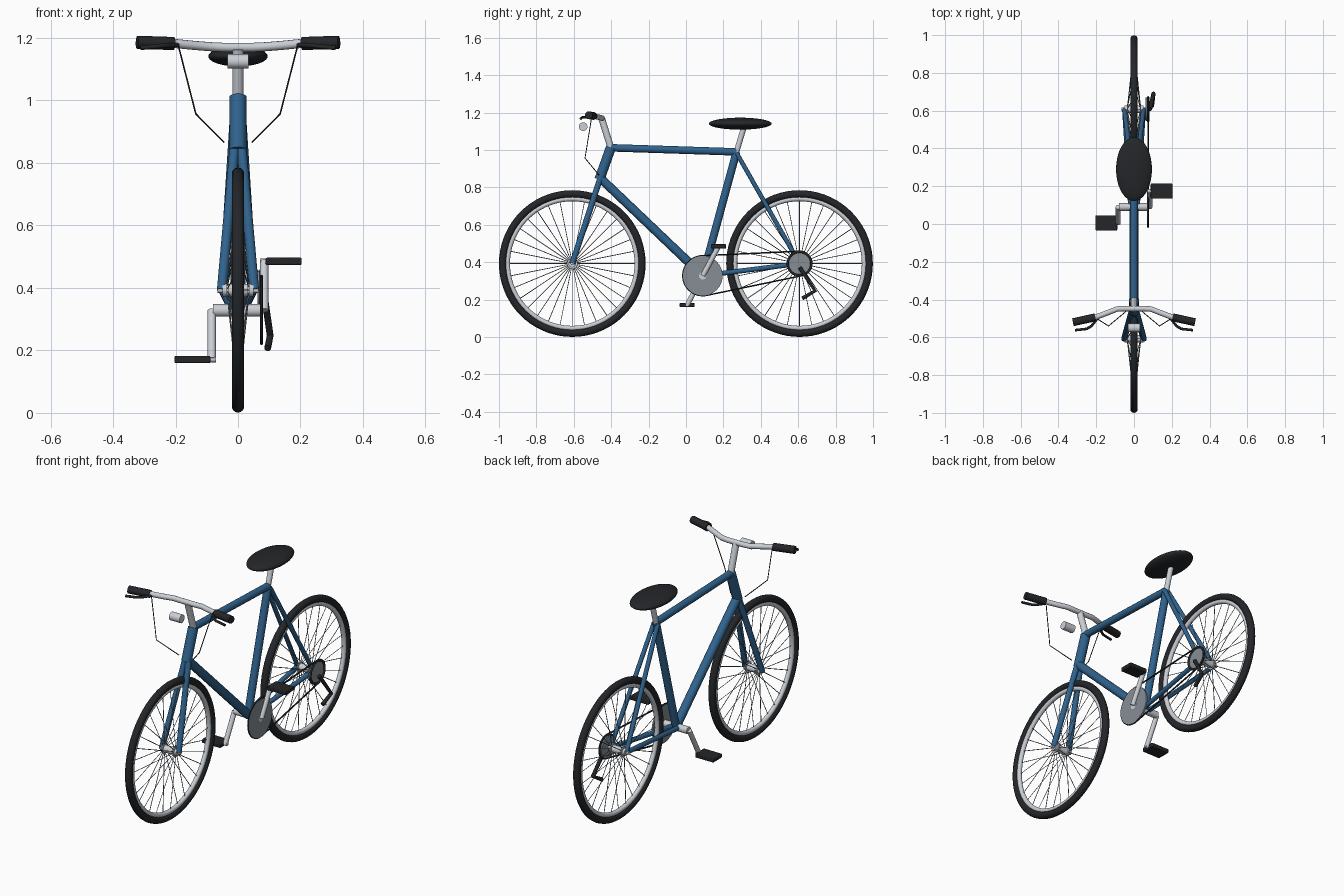
import bpy, math
from mathutils import Vector

if "Cube" in bpy.data.objects:
    bpy.data.objects.remove(bpy.data.objects["Cube"])

def mat(name, col):
    m = bpy.data.materials.new(name)
    m.diffuse_color = (*col, 1)
    m.use_nodes = True
    m.node_tree.nodes["Principled BSDF"].inputs["Base Color"].default_value = m.diffuse_color
    return m

BLUE = mat("blue paint", (0.03, 0.125, 0.27))
BLACK = mat("black rubber", (0.017, 0.019, 0.022))
SILVER = mat("silver", (0.6, 0.63, 0.67))
STEEL = mat("steel", (0.24, 0.27, 0.3))

def finish(o, name, m):
    o.name = name
    o.data.materials.clear()
    o.data.materials.append(m)
    bpy.ops.object.select_all(action='DESELECT')
    o.select_set(True)
    bpy.context.view_layer.objects.active = o
    bpy.ops.object.shade_smooth_by_angle(angle=math.radians(40))
    return o

def tubes(name, paths, r, m, res=4, closed=False):
    """Round tubes along one or more polylines, joined in a single mesh."""
    cu = bpy.data.curves.new(name, 'CURVE')
    cu.dimensions = '3D'
    cu.bevel_depth, cu.bevel_resolution, cu.use_fill_caps = r, res, True
    for p in paths:
        s = cu.splines.new('POLY')
        s.points.add(len(p) - 1)
        for pt, c in zip(s.points, p):
            pt.co = (*c, 1)
        s.use_cyclic_u = closed
    o = bpy.data.objects.new(name, cu)
    bpy.context.collection.objects.link(o)
    bpy.ops.object.select_all(action='DESELECT')
    o.select_set(True)
    bpy.context.view_layer.objects.active = o
    bpy.ops.object.convert(target='MESH')
    return finish(bpy.context.object, name, m)

def tube(name, a, b, r, m):
    return tubes(name, [[a, b]], r, m)

def disc(name, x0, x1, y, z, r, m, n=40):
    """Cylinder lying along x."""
    bpy.ops.mesh.primitive_cylinder_add(vertices=n, radius=r, depth=x1 - x0,
        location=((x0 + x1) / 2, y, z), rotation=(0, math.pi / 2, 0))
    return finish(bpy.context.object, name, m)

def ring(name, y, z, major, minor, m, x=0):
    bpy.ops.mesh.primitive_torus_add(major_radius=major, minor_radius=minor,
        major_segments=72, minor_segments=14, location=(x, y, z), rotation=(0, math.pi / 2, 0))
    return finish(bpy.context.object, name, m)

def both(p):
    return [[(s * x, y, z) for x, y, z in p] for s in (-1, 1)]

AXZ, FY, RY = 0.393, -0.608, 0.607
BB = Vector((0, 0.09, 0.328))
HEAD_T, HEAD_B = (0, -0.402, 1.013), (0, -0.463, 0.842)
SEAT = (0, 0.27, 0.99)

# wheels
for side, y in (("front", FY), ("rear", RY)):
    ring(side + "_tyre", y, AXZ, 0.372, 0.02, BLACK)
    ring(side + "_rim", y, AXZ, 0.346, 0.013, SILVER)
    disc(side + "_hub", -0.05, 0.05, y, AXZ, 0.02, SILVER)
    for s in (-1, 1):
        disc(side + "_hub_flange", s * 0.034 - 0.003, s * 0.034 + 0.003, y, AXZ, 0.028, SILVER)
    spokes = []
    for i in range(32):
        a = i * math.tau / 32
        c, d = math.cos(a), math.sin(a)
        spokes.append([(0.034 * (-1) ** i, y + 0.02 * c, AXZ + 0.02 * d),
                       (0, y + 0.34 * c, AXZ + 0.34 * d)])
    tubes(side + "_spokes", spokes, 0.002, STEEL, res=0)
disc("front_axle", -0.066, 0.066, FY, AXZ, 0.009, SILVER)
disc("rear_axle", -0.066, 0.07, RY, AXZ, 0.009, SILVER)

# frame
tube("head_tube", HEAD_B, HEAD_T, 0.027, BLUE)
tube("top_tube", (0, -0.402, 1.012), SEAT, 0.02, BLUE)
tube("down_tube", (0, -0.458, 0.85), BB, 0.024, BLUE)
tube("seat_tube", BB, SEAT, 0.021, BLUE)
tubes("fork_blades", both([(0.012, -0.461, 0.842), (0.052, FY, AXZ)]), 0.016, BLUE)
tubes("seat_stays", both([(0.012, 0.27, 0.985), (0.05, RY, AXZ)]), 0.012, BLUE)
tubes("chain_stays", both([(0.018, BB.y, BB.z), (0.05, RY, AXZ)]), 0.013, BLUE)

# saddle
tube("seat_post", SEAT, (0, 0.312, 1.13), 0.015, SILVER)
bpy.ops.mesh.primitive_uv_sphere_add(segments=40, ring_count=20, radius=1, location=(0, 0.29, 1.141))
bpy.context.object.scale = (0.095, 0.168, 0.032)
finish(bpy.context.object, "saddle", BLACK)

# handlebar, stem, grips, levers and cables
tube("stem", HEAD_T, (0, -0.45, 1.166), 0.018, SILVER)
half = [(0.05, -0.448, 1.17), (0.09, -0.45, 1.172), (0.14, -0.47, 1.176), (0.21, -0.496, 1.183)]
left, right = both(half)
tubes("handlebar", [left[::-1] + right], 0.0145, SILVER)
tubes("grips", both([(0.205, -0.494, 1.182), (0.323, -0.52, 1.186)]), 0.021, BLACK)
tubes("brake_levers", both([(0.19, -0.495, 1.178), (0.225, -0.54, 1.176), (0.25, -0.555, 1.174),
                            (0.312, -0.562, 1.168)]), 0.007, BLACK)
tubes("brake_cables", both([(0.19, -0.505, 1.172), (0.135, -0.54, 0.957), (0.045, -0.465, 0.866)]),
      0.0025, BLACK, res=1)
disc("front_lamp", -0.033, 0.033, -0.55, 1.125, 0.023, SILVER)

# cranks and pedals
disc("bottom_bracket", -0.08, 0.08, BB.y, BB.z, 0.02, SILVER)
disc("chainring", 0.07, 0.079, BB.y, BB.z, 0.106, STEEL, 48)
for s in (-1, 1):
    end = BB + Vector((s * 0.084, s * 0.084, s * 0.157))
    tube("crank", BB + Vector((s * 0.084, 0, 0)), end, 0.0135, SILVER)
    tube("pedal_axle", end - Vector((s * 0.013, 0, 0)), end + Vector((s * 0.05, 0, 0)), 0.009, SILVER)
    bpy.ops.mesh.primitive_cube_add(size=1, location=(s * 0.146, end.y, end.z))
    p = bpy.context.object
    p.scale = (0.115, 0.08, 0.023)
    bpy.ops.object.transform_apply(location=False, rotation=False, scale=True)
    bv = p.modifiers.new("bevel", 'BEVEL')
    bv.width, bv.segments = 0.004, 2
    finish(p, "pedal", BLACK)

# sprocket with dark rim, and chain wrapped round both gears
disc("sprocket", 0.062, 0.074, RY, AXZ, 0.062, STEEL)
ring("sprocket_rim", RY, AXZ, 0.063, 0.006, BLACK, 0.075)
d = Vector((RY - BB.y, AXZ - BB.z))
R1, R2 = 0.107, 0.066
base, off = math.atan2(d.y, d.x), math.acos((R1 - R2) / d.length)
loop = []
for cy, cz, r, a0, a1 in ((BB.y, BB.z, R1, base + off, base + math.tau - off),
                          (RY, AXZ, R2, base - off, base + off)):
    for i in range(25):
        a = a0 + (a1 - a0) * i / 24
        loop.append((0.075, cy + r * math.cos(a), cz + r * math.sin(a)))
tubes("chain", [loop], 0.0045, BLACK, res=1, closed=True)

# derailleur
tubes("derailleur", [[(0.085, 0.608, 0.372), (0.103, 0.69, 0.247), (0.095, 0.622, 0.207)]], 0.011, BLACK)
